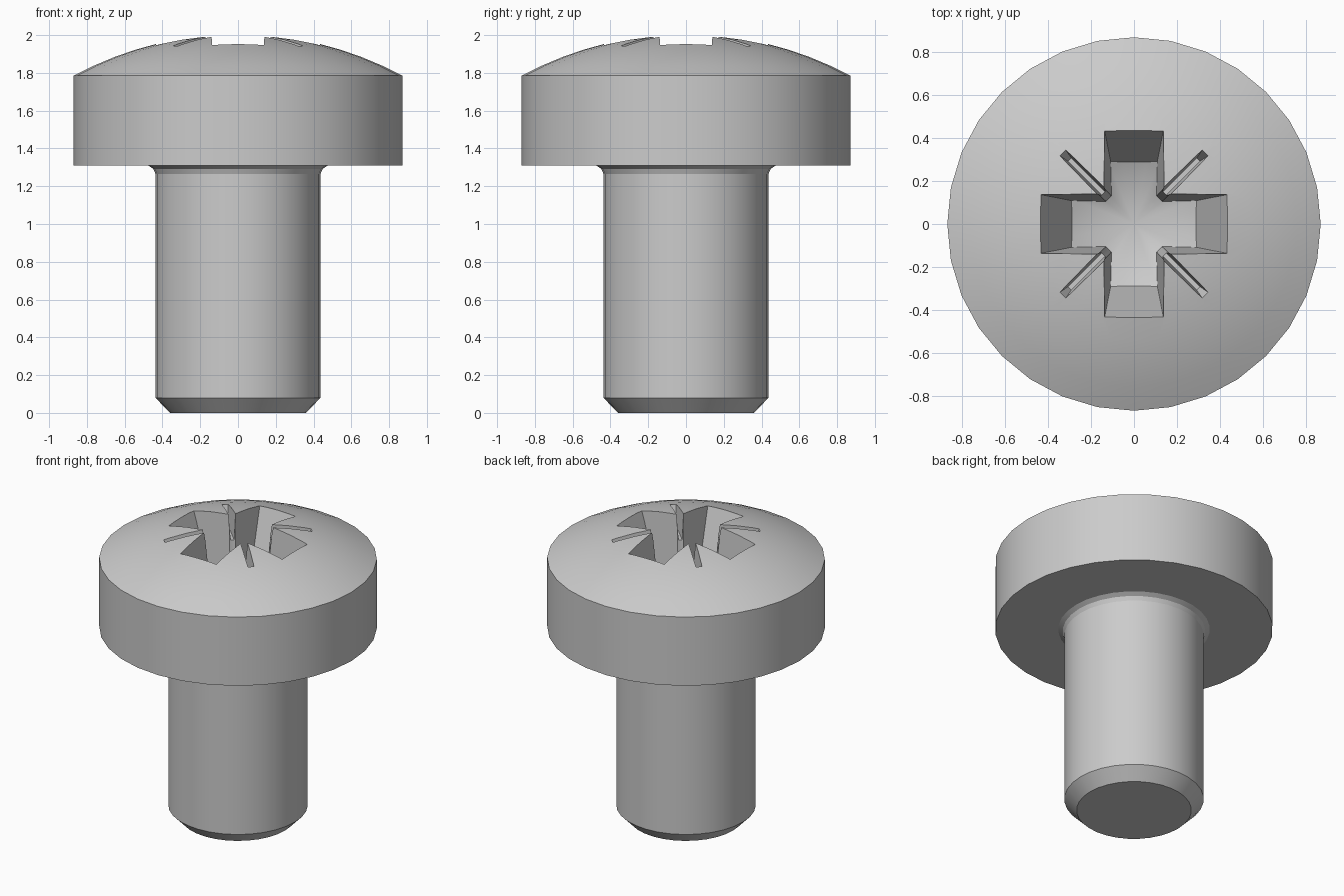
import bpy, bmesh, math
from mathutils import Matrix

SEGMENTS = 32
cube = bpy.data.objects.get("Cube")
if cube:
    bpy.data.objects.remove(cube, do_unlink=True)

steel = bpy.data.materials.new("grey_steel")
steel.use_nodes = True
GREY = (0.6, 0.6, 0.6, 1)
steel.diffuse_color = GREY
steel.node_tree.nodes["Principled BSDF"].inputs["Base Color"].default_value = GREY


def finish(name, bm):
    bmesh.ops.recalc_face_normals(bm, faces=bm.faces)
    if bm.calc_volume(signed=True) < 0:
        bmesh.ops.reverse_faces(bm, faces=bm.faces)
    mesh = bpy.data.meshes.new(name)
    bm.to_mesh(mesh)
    bm.free()
    mesh.materials.append(steel)
    obj = bpy.data.objects.new(name, mesh)
    bpy.context.collection.objects.link(obj)
    return obj


def revolve(name, bottom, rings, top):
    """Closed solid of revolution: (r, z) rings between two poles on the axis."""
    bm = bmesh.new()
    loops = []
    for r, z in rings:
        angles = [math.tau * i / SEGMENTS for i in range(SEGMENTS)]
        loops.append([bm.verts.new((r * math.cos(a), r * math.sin(a), z)) for a in angles])
    poles = [(bm.verts.new((0, 0, bottom)), loops[0]), (bm.verts.new((0, 0, top)), loops[-1])]
    for i in range(SEGMENTS):
        j = (i + 1) % SEGMENTS
        for low, high in zip(loops, loops[1:]):
            bm.faces.new((low[i], low[j], high[j], high[i]))
        for pole, loop in poles:
            bm.faces.new((pole, loop[i], loop[j]))
    return finish(name, bm)


def frustum(name, low, high, turn=0):
    """Tapered block; low and high are (x_min, x_max, half_width, z)."""
    bm = bmesh.new()
    for x0, x1, w, z in (low, high):
        for x, y in ((x0, -w), (x1, -w), (x1, w), (x0, w)):
            bm.verts.new((x, y, z))
    bmesh.ops.convex_hull(bm, input=bm.verts)
    bmesh.ops.dissolve_limit(bm, angle_limit=0.01, verts=bm.verts, edges=bm.edges)
    bmesh.ops.rotate(bm, verts=bm.verts, matrix=Matrix.Rotation(turn, 3, 'Z'))
    return finish(name, bm)


def combine(target, tool, operation):
    """Apply a boolean and discard the tool."""
    mod = target.modifiers.new("cut", 'BOOLEAN')
    mod.operation, mod.object, mod.solver = operation, tool, 'EXACT'
    bpy.context.view_layer.objects.active = target
    bpy.ops.object.modifier_apply(modifier=mod.name)
    bpy.data.objects.remove(tool, do_unlink=True)


# Screw body: chamfered tip, shank, fillet, cylindrical rim and domed top
RADIUS, RIM, DOME_R, DOME_Z = 0.87, 1.785, 1.83, 0.175
rings = [(0.36, 0), (0.437, 0.08), (0.437, 1.265), (0.448, 1.292),
         (0.475, 1.31), (RADIUS, 1.31), (RADIUS, RIM)]
for i in range(7, 0, -1):
    r = RADIUS * i / 8
    rings.append((r, DOME_Z + math.sqrt(DOME_R ** 2 - r * r)))
screw = revolve("screw", 0, rings, DOME_Z + DOME_R)

# Cross recess: two tapered slots and a conical core, with a conical floor
recess = frustum("recess", (-0.245, 0.245, 0.1, 1.4), (-0.486, 0.486, 0.147, 2.1))
combine(recess, frustum("slot", (-0.245, 0.245, 0.1, 1.4),
                        (-0.486, 0.486, 0.147, 2.1), math.pi / 2), 'UNION')
combine(recess, revolve("core", 1.39, [(0.16, 1.39), (0.23, 2.11)], 2.11), 'UNION')
combine(recess, revolve("floor", 1.4, [(0.6, 1.66), (0.6, 2.2)], 2.2), 'INTERSECT')
combine(screw, recess, 'DIFFERENCE')

# Four thin diagonal notches between the slots
for i in range(4):
    notch = frustum("notch", (0.1, 0.425, 0.011, 1.82), (0.1, 0.525, 0.03, 2.1),
                    math.pi / 4 + i * math.pi / 2)
    combine(screw, notch, 'DIFFERENCE')

# Smooth shading with sharp edges kept
bpy.ops.object.select_all(action='DESELECT')
screw.select_set(True)
bpy.context.view_layer.objects.active = screw
bpy.ops.object.shade_smooth_by_angle(angle=math.radians(20))
